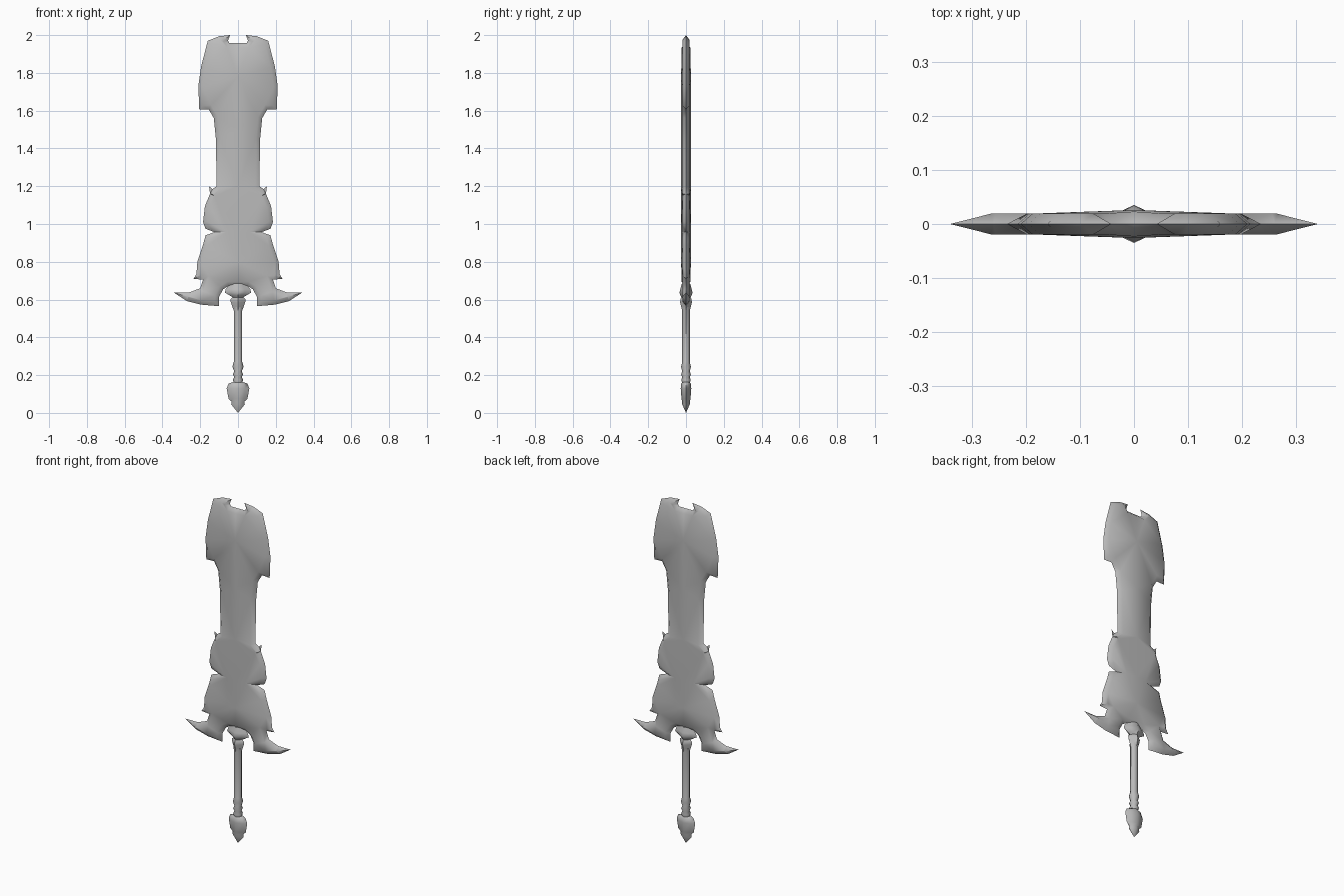
import bpy, bmesh, math
from mathutils import Vector
from mathutils.geometry import delaunay_2d_cdt

cube = bpy.data.objects.get("Cube")
if cube:
    bpy.data.objects.remove(cube, do_unlink=True)

steel = bpy.data.materials.new("grey steel")
steel.use_nodes = True
GREY = (0.5, 0.5, 0.5, 1)
steel.diffuse_color = GREY
steel.node_tree.nodes["Principled BSDF"].inputs["Base Color"].default_value = GREY


def add_object(name, bm):
    bmesh.ops.recalc_face_normals(bm, faces=bm.faces)
    mesh = bpy.data.meshes.new(name)
    bm.to_mesh(mesh)
    bm.free()
    mesh.materials.append(steel)
    obj = bpy.data.objects.new(name, mesh)
    bpy.context.collection.objects.link(obj)
    bpy.ops.object.select_all(action='DESELECT')
    obj.select_set(True)
    bpy.context.view_layer.objects.active = obj
    return obj


def inset_points(points, depth, longest):
    """Move an open outline inward along its mitres; ends stay on the centre line."""
    result = []
    for i, p in enumerate(points):
        before = points[i - 1] if i else Vector((-points[1].x, points[1].y))
        after = points[i + 1] if i + 1 < len(points) else Vector((-points[i - 1].x, points[i - 1].y))
        d1, d2 = (p - before).normalized(), (after - p).normalized()
        n1, n2 = Vector((d1.y, -d1.x)), Vector((d2.y, -d2.x))
        mitre = (n1 + n2).normalized()
        result.append(p + mitre * min(depth / max(mitre.dot(n1), 0.15), longest))
    return result


# Blade: one quarter, with a sharp rim, a bevel and a slightly raised spine
OUTLINE = [Vector(p) for p in (
    # broken tip and wide head
    (0, 1.957), (.045, 1.957), (.053, 1.97), (.042, 2), (.1, 1.994), (.16, 1.97),
    (.195, 1.835), (.21, 1.73), (.205, 1.605), (.155, 1.607), (.128, 1.56),
    # narrow shaft, spur and middle lobe
    (.117, 1.45), (.113, 1.2), (.135, 1.185), (.153, 1.2), (.148, 1.16),
    (.175, 1.095), (.185, 1.01), (.172, .975), (.125, .957), (.172, .94),
    # lower lobe and horn
    (.185, .89), (.215, .8), (.22, .735), (.235, .71), (.185, .705), (.2, .66),
    (.26, .637), (.34, .637), (.27, .592), (.195, .573), (.1, .565),
    (.1, .615), (.078, .655), (.05, .672), (0, .672))]
SPINE = [Vector((0, z)) for z in (.8, .96, 1.2, 1.5, 1.78)]

# orient the inset towards the inside of the clockwise outline
inner = inset_points(OUTLINE, .022, .11)
n, m = len(OUTLINE), len(SPINE)
boundary = list(range(n)) + [2 * n - 1] + list(range(2 * n, 2 * n + m)) + [n]
rim = [(n + i, n + i + 1) for i in range(n - 1)]
flat, _, tris, source, _, _ = delaunay_2d_cdt(OUTLINE + inner + SPINE, rim, [boundary], 1, 1e-5)

bm = bmesh.new()
verts = []
for p, ids in zip(flat, source):
    i = min(ids) if ids else n
    height = 0 if i < n else .019 if i < 2 * n else .026
    if n <= i < 2 * n and p.x < .001:
        height = .023
    verts.append(bm.verts.new((p.x, -height, p.y)))
for t in tris:
    bm.faces.new([verts[i] for i in t])
blade = add_object("blade", bm)
mirror = blade.modifiers.new("mirror", 'MIRROR')
mirror.use_axis = (True, True, False)
mirror.merge_threshold = .0005
bpy.ops.object.modifier_apply(modifier="mirror")
bpy.ops.object.shade_smooth_by_angle(angle=math.radians(65))


def turned(name, profile, squareness):
    """Eight-sided column from (half width, half depth, height) rings."""
    bm = bmesh.new()
    rings = []
    for w, d, z in profile:
        ring = []
        for k in range(8):
            a = k * math.pi / 4
            s = 1 if k % 2 == 0 else squareness / math.sqrt(.5)
            ring.append(bm.verts.new((w * s * math.cos(a), d * s * math.sin(a), z)))
        rings.append(ring)
    for low, high in zip(rings, rings[1:]):
        for k in range(8):
            j = (k + 1) % 8
            bm.faces.new((low[k], low[j], high[j], high[k]))
    bm.faces.new(rings[0])
    bm.faces.new(rings[-1])
    bmesh.ops.remove_doubles(bm, verts=bm.verts, dist=.0004)
    add_object(name, bm)
    bpy.ops.object.shade_smooth_by_angle(angle=math.radians(50))


# Pommel, ringed grip and collar under the blade
turned("pommel", [(0, 0, 0), (.036, .02, .045), (.034, .02, .06), (.05, .024, .075),
                  (.06, .028, .13), (.05, .026, .155), (.022, .018, .165)], .6)
turned("grip", [(.022, .019, .155), (.027, .025, .175), (.02, .02, .19), (.027, .026, .205),
                (.02, .02, .22), (.03, .026, .245), (.022, .02, .27), (.022, .02, .54),
                (.026, .022, .56)], .7)
turned("collar", [(.022, .02, .54), (.038, .031, .585), (.04, .03, .6), (.028, .024, .612),
                  (.045, .03, .622), (.07, .035, .637), (.065, .03, .655), (.04, .022, .685)], .52)
